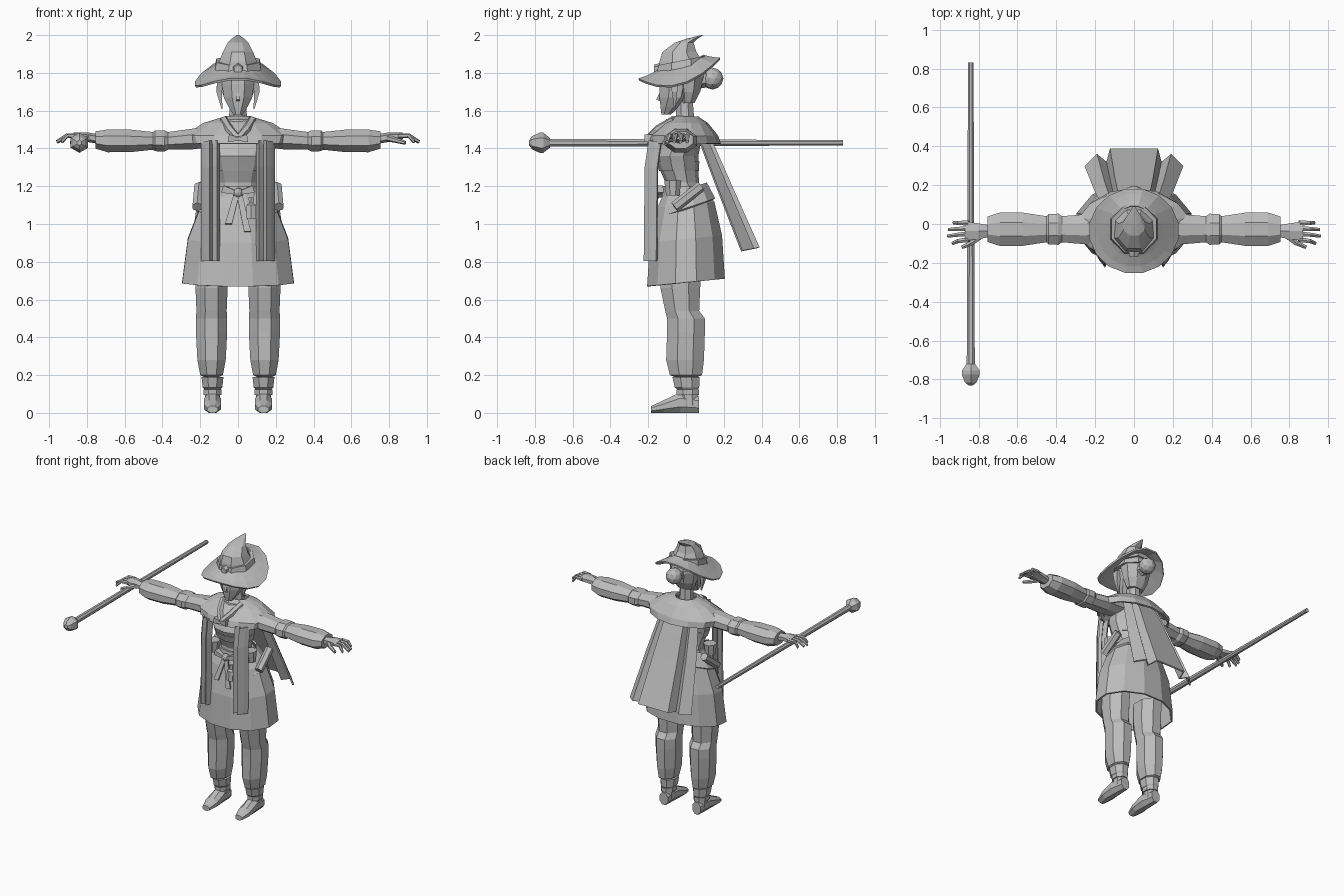
import bpy
import bmesh
import math
from mathutils import Vector

default_cube = bpy.data.objects.get("Cube")
if default_cube:
    bpy.data.objects.remove(default_cube, do_unlink=True)

grey = bpy.data.materials.new("plain grey")
grey.use_nodes = True
grey.diffuse_color = (.5, .5, .5, 1)
grey.node_tree.nodes["Principled BSDF"].inputs["Base Color"].default_value = grey.diffuse_color


def finish(name, bm, mirror=False, thickness=None):
    """Turn a bmesh into a flat shaded object, optionally thickened and mirrored."""
    bmesh.ops.recalc_face_normals(bm, faces=bm.faces)
    mesh = bpy.data.meshes.new(name)
    bm.to_mesh(mesh)
    bm.free()
    mesh.materials.append(grey)
    part = bpy.data.objects.new(name, mesh)
    bpy.context.collection.objects.link(part)
    if thickness:
        solid = part.modifiers.new("cloth thickness", "SOLIDIFY")
        solid.thickness = thickness
        solid.offset = False
    if mirror:
        part.modifiers.new("other side", "MIRROR")


def bridge(name, rings, closed=True, caps=True, **options):
    """Join neighbouring rows of points with quads."""
    bm = bmesh.new()
    rows = [[bm.verts.new(point) for point in ring] for ring in rings]
    for lower, upper in zip(rows, rows[1:]):
        edges = list(zip(lower, lower[1:], upper[1:], upper))
        if closed:
            edges.append((lower[-1], lower[0], upper[0], upper[-1]))
        for corners in edges:
            bm.faces.new(corners)
    if closed and caps:
        bm.faces.new(rows[0])
        bm.faces.new(rows[-1])
    finish(name, bm, **options)


def polygon(sides):
    """Corner directions of a polygon whose flat sides touch the unit circle."""
    grow = 1 / math.cos(math.pi / sides)
    angles = [(i + .5) * math.tau / sides for i in range(sides)]
    return [(math.cos(angle) * grow, math.sin(angle) * grow) for angle in angles]


def upright(z, x, y):
    return Vector((x, y, z))


def sideways(x, y, z):
    return Vector((x, y, z))


def lengthways(y, x, z):
    return Vector((x, y, z))


def lean(slope):
    """Rule that lifts points in proportion to how far back they are."""
    return lambda p: Vector((p.x, p.y, p.z + slope * p.y))


def loft(name, sections, sides=8, across=0, axis=upright, warp=Vector, **options):
    """Sections are (position on axis, centre, radius across, other radius)."""
    rings = [[warp(axis(position, across + wide * c, centre + deep * s))
              for c, s in polygon(sides)]
             for position, centre, wide, deep in sections]
    bridge(name, rings, **options)


def rod(name, points, start, end, sides=6, **options):
    """Tube through points with a radius changing evenly from start to end."""
    points = [Vector(point) for point in points]
    turn = (points[-1] - points[0]).to_track_quat("Z", "Y")
    rings = []
    for i, point in enumerate(points):
        radius = start + (end - start) * i / (len(points) - 1)
        rings.append([point + turn @ Vector((radius * c, radius * s, 0))
                      for c, s in polygon(sides)])
    bridge(name, rings, **options)


def ball(name, centre, radius):
    bm = bmesh.new()
    bmesh.ops.create_icosphere(bm, subdivisions=2, radius=radius)
    bmesh.ops.translate(bm, verts=bm.verts, vec=centre)
    finish(name, bm)


cloth = .012


# Hat: brim sags at the sides and lifts at the back, crown bends backwards
def brim_curve(p):
    d = (p.y + .035) / .215
    return Vector((p.x, p.y, p.z + .055 * d + .085 * d * d))


loft("hat_brim", [(1.83 - .095 * t, -.02 - .015 * t, .1 + .125 * t, .11 + .105 * t)
                  for t in (0, .3, .7, 1)],
     sides=16, warp=brim_curve, caps=False, thickness=cloth)
loft("hat_crown", [(1.8, -.02, .115, .125), (1.86, -.025, .1, .115), (1.91, -.035, .08, .09),
                   (1.96, -.01, .055, .05), (1.98, .03, .035, .03), (2, .085, .006, .006)])
loft("hat_band", [(1.83, -.025, .122, .128), (1.87, -.025, .115, .122)], warp=lean(.2))
rod("hat_ornament", [(0, -.13, 1.82), (0, -.17, 1.82)], start=.03, end=.02)

# Head, hair and neck
loft("head", [(1.58, -.105, .025, .025), (1.62, -.085, .05, .05), (1.67, -.06, .075, .08),
              (1.74, -.05, .085, .09), (1.83, -.04, .085, .09)])
rod("nose", [(0, -.13, 1.7), (0, -.15, 1.66), (0, -.13, 1.65)], start=.006, end=.01, sides=4)
loft("neck", [(1.48, 0, .055, .05), (1.66, -.01, .04, .045)])
loft("back_hair", [(1.64, .01, .06, .035), (1.7, .015, .085, .06),
                   (1.78, .015, .1, .08), (1.84, 0, .095, .09)])
rod("side_lock", [(.085, -.07, 1.78), (.1, -.06, 1.7), (.085, -.06, 1.61)],
    start=.025, end=.003, sides=4, mirror=True)
ball("hair_bun", centre=(0, .14, 1.77), radius=.058)
rod("bun_tie", [(0, .08, 1.77), (0, .11, 1.77)], start=.045, end=.04)

# Torso and belt
loft("torso", [(1.14, -.01, .12, .1), (1.22, -.02, .11, .085), (1.28, -.035, .125, .095),
               (1.36, -.05, .15, .11), (1.44, -.025, .16, .1), (1.52, 0, .08, .06)], sides=10)
loft("chest_wrap", [(1.28, -.037, .13, .1), (1.33, -.045, .145, .11)], sides=10)
loft("belt", [(1.14, -.01, .137, .117), (1.2, -.015, .122, .104)], sides=10)

# Skirt and jacket tail hang lower at the front
loft("skirt", [(1.19, -.01, .115, .095), (1.1, 0, .19, .145), (.92, 0, .26, .185), (.69, 0, .29, .2)],
     sides=12, warp=lean(.1), caps=False, thickness=cloth)
loft("jacket_tail", [(1.18, 0, .13, .105), (1.08, 0, .21, .15)],
     sides=12, warp=lean(.35), caps=False, thickness=cloth)

# Shoulder cape, collar and clasp
loft("shoulder_cape", [(1.56, 0, .08, .065), (1.53, 0, .18, .11), (1.465, -.01, .28, .17),
                       (1.425, -.01, .265, .185)], sides=14, caps=False, thickness=cloth)
loft("collar", [(1.52, -.01, .11, .09), (1.55, -.01, .1, .085), (1.565, 0, .07, .06)],
     sides=10, caps=False, thickness=cloth)
rod("scarf_fold", [(.075, -.06, 1.55), (.045, -.15, 1.5), (0, -.2, 1.45)],
    start=.022, end=.018, mirror=True)
rod("clasp_bow", [(0, -.2, 1.45), (.05, -.2, 1.455)], start=.01, end=.02, sides=4, mirror=True)

# Back cape with pleats that deepen toward the hem
half_pleats = [(.48, 0), (.56, .07), (.76, .03), (1, .09)]
pleats = [(-side, fold) for side, fold in reversed(half_pleats)] + half_pleats
bridge("back_cape", [[(half_width * side, y - fold * deepen, z - fold * deepen / 5)
                      for side, fold in pleats]
                     for y, z, half_width, deepen in [(.12, 1.47, .15, .6), (.17, 1.36, .17, .7),
                                                      (.24, 1.2, .2, .8), (.385, .875, .25, 1)]],
       closed=False, thickness=cloth)

# Hanging folded front panels
folds = [(.1, -.175), (.113, -.215), (.135, -.19), (.15, -.218), (.172, -.185), (.19, -.155)]
bridge("front_panel", [[(x, y + shift, z) for x, y in folds]
                       for z, shift in [(1.44, .025), (1.3, .005), (.805, 0)]],
       closed=False, mirror=True, thickness=cloth)

# Belt knot, ribbons and hanging items
ball("belt_knot", centre=(0, -.145, 1.165), radius=.027)
rod("belt_bow", [(.01, -.15, 1.165), (.08, -.14, 1.185)],
    start=.01, end=.02, sides=4, mirror=True)
for name, side, hem in (("right_ribbon", -1, 1), ("left_ribbon", 1, .96)):
    bridge(name, [[(side * x - half_width, y, z), (side * x + half_width, y, z)]
                  for x, y, z, half_width in [(.01, -.15, 1.15, .015), (.05, -.185, hem, .018)]],
           closed=False, thickness=cloth)
loft("bottle", [(1.03, -.19, .025, .018), (1.1, -.185, .025, .018), (1.11, -.18, .012, .012),
                (1.14, -.175, .014, .012)], sides=6, across=.07)
loft("belt_pot", [(1.15, -.07, .035, .035), (1.23, -.07, .042, .045)], across=.15, mirror=True)
rod("scroll", [(.215, -.06, 1.09), (.205, .08, 1.2)], start=.025, end=.025, mirror=True)

# Sleeves with elbow band and puffed forearm
loft("sleeve", [(x, y, wide, wide * .7) for x, y, wide in
                [(.1, 1.46, .07), (.24, 1.45, .078), (.37, 1.44, .067), (.39, 1.44, .08),
                 (.44, 1.44, .078), (.45, 1.44, .067), (.57, 1.44, .085), (.69, 1.44, .086),
                 (.755, 1.445, .065)]],
     axis=sideways, across=-.027, mirror=True)

# Hands
loft("palm", [(.74, 1.45, .03, .022), (.8, 1.46, .04, .022), (.87, 1.465, .05, .016)],
     axis=sideways, across=-.037, sides=6, mirror=True)
for finger, reach in (("index", .935), ("middle", .96), ("ring", .955), ("little", .93)):
    y = {"index": -.08, "middle": -.05, "ring": -.023, "little": .005}[finger]
    rod(finger + "_finger", [(.85, y, 1.466), (.905, y * 1.1, 1.468), (reach, y * 1.25, 1.435)],
        start=.013, end=.008, mirror=True)
rod("thumb", [(.79, -.06, 1.455), (.83, -.095, 1.445), (.885, -.12, 1.43)],
    start=.016, end=.009, mirror=True)

# Trousers, gathered below the knee and at the ankle
loft("trouser_leg", [(.8, -.025, .085, .11), (.66, -.03, .085, .105), (.54, -.02, .08, .09),
                     (.5, 0, .083, .1), (.43, 0, .083, .1), (.28, -.005, .075, .1),
                     (.2, 0, .06, .085), (.19, 0, .04, .06)], across=.14, mirror=True)

# Boots
ankle = .135
loft("boot_shaft", [(.04, .015, .04, .05), (.12, .01, .04, .05), (.135, .005, .052, .065),
                    (.19, 0, .058, .072)], across=ankle, mirror=True)
loft("ankle_strap", [(z, .01, .048, .06) for z in (.095, .125)], across=ankle, mirror=True)
loft("foot", [(-.185, .018, .028, .018), (-.12, .033, .046, .033), (-.03, .055, .044, .055),
              (.07, .045, .034, .045)], axis=lengthways, across=ankle, mirror=True)

# Staff held level in the right hand
grip = -.84
loft("staff_shaft", [(-.75, 1.43, .021, .021), (.83, 1.43, .014, .014)],
     axis=lengthways, across=grip)
loft("staff_head", [(y, 1.43, radius, radius) for y, radius in
                    [(-.72, .022), (-.755, .046), (-.775, .046), (-.815, .03), (-.83, .012)]],
     axis=lengthways, across=grip, sides=6)
